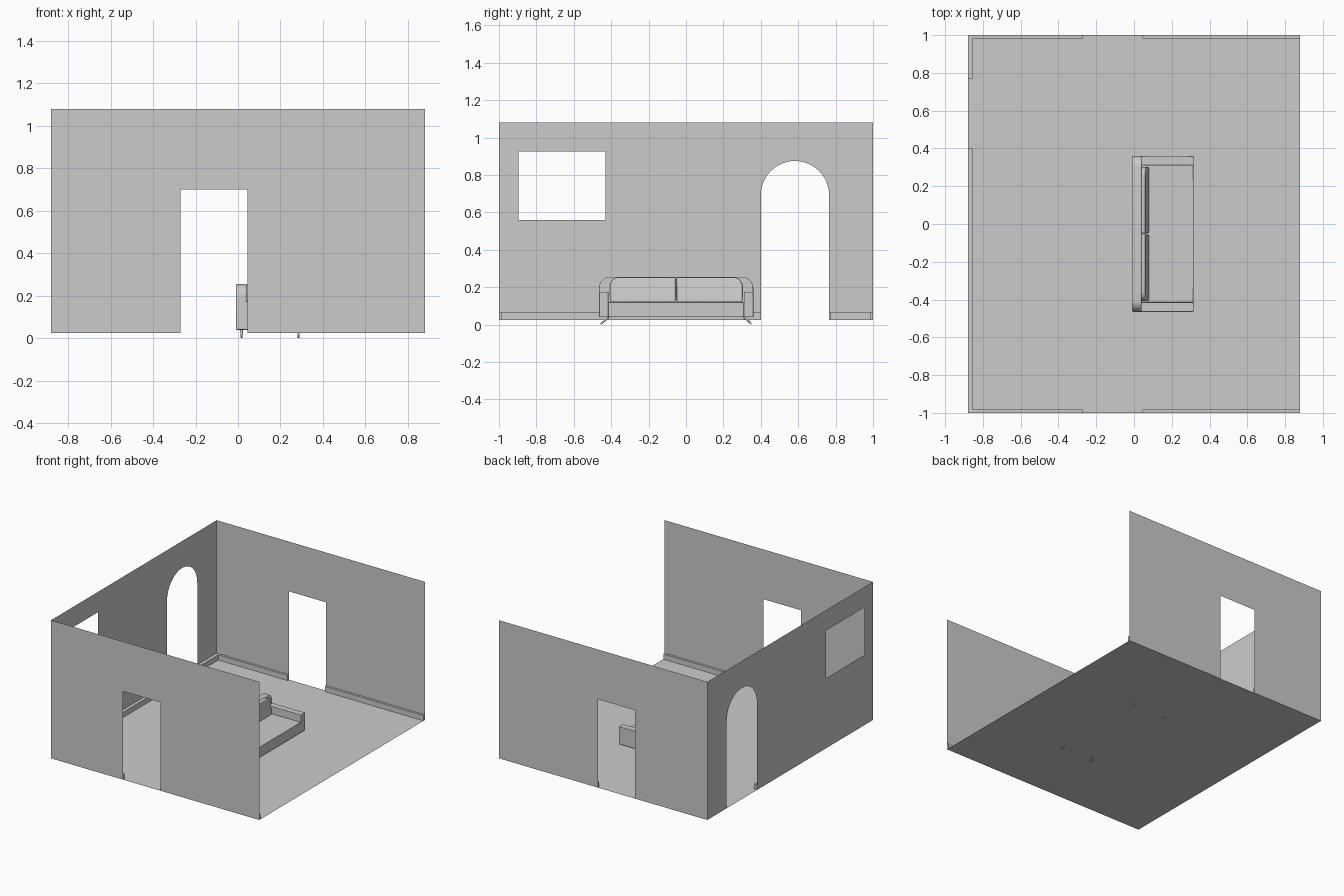
import bpy, bmesh, math
from mathutils import Vector

if "Cube" in bpy.data.objects:
    bpy.data.objects.remove(bpy.data.objects["Cube"])

FLOOR, TOP = 0.025, 1.08
X, Y = 0.88, 1.0


def finish(name, bm):
    me = bpy.data.meshes.new(name)
    bm.to_mesh(me)
    bm.free()
    ob = bpy.data.objects.new(name, me)
    bpy.context.collection.objects.link(ob)
    return ob


def arc(cx, cz, r, a0, a1, n):
    return [(cx + r * math.cos(math.radians(a0 + (a1 - a0) * i / n)),
             cz + r * math.sin(math.radians(a0 + (a1 - a0) * i / n))) for i in range(n + 1)]


def panel(name, loops, place, normal):
    """Thin sheet from 2D loops; later loops are holes."""
    bm = bmesh.new()
    for loop in loops:
        vs = [bm.verts.new(place(u, v)) for u, v in loop]
        for a, b in zip(vs, vs[1:] + vs[:1]):
            bm.edges.new((a, b))
    bmesh.ops.triangle_fill(bm, edges=bm.edges[:], use_beauty=True, normal=normal)
    bmesh.ops.dissolve_limit(bm, angle_limit=0.01, verts=bm.verts[:], edges=bm.edges[:])
    return finish(name, bm)


def box(name, x0, x1, y0, y1, z0, z1, bevel=0):
    return prism(name, [(y0, z0), (y1, z0), (y1, z1), (y0, z1)], x0, x1, bevel)


def prism(name, outline, x0, x1, bevel=0):
    """Outline in the y-z plane, pushed from x0 to x1."""
    bm = bmesh.new()
    face = bm.faces.new([bm.verts.new((x0, y, z)) for y, z in outline])
    ext = bmesh.ops.extrude_face_region(bm, geom=[face])['geom']
    for v in ext:
        if isinstance(v, bmesh.types.BMVert):
            v.co.x = x1
    bmesh.ops.recalc_face_normals(bm, faces=bm.faces[:])
    ob = finish(name, bm)
    if bevel:
        m = ob.modifiers.new("soft_edges", 'BEVEL')
        m.width, m.segments, m.limit_method = bevel, 3, 'ANGLE'
        m.angle_limit = math.radians(40)
    return ob


# floor sheet
panel("floor", [[(-X, -Y), (X, -Y), (X, Y), (-X, Y)]], lambda u, v: (u, v, FLOOR), (0, 0, 1))

# front and back walls with doorways, plus their skirting boards
D0, D1, DT, SK = -0.27, 0.045, 0.70, 0.065
door_wall = [(-X, FLOOR), (D0, FLOOR), (D0, DT), (D1, DT), (D1, FLOOR),
             (X, FLOOR), (X, TOP), (-X, TOP)]
for side, s in (("front", -1), ("back", 1)):
    panel(side + "_wall", [door_wall], lambda u, v: (u, s * Y, v), (0, -s, 0))
    ya, yb = sorted((s * Y, s * (Y - 0.017)))
    box(side + "_skirting_left", -X, D0, ya, yb, FLOOR, SK)
    box(side + "_skirting_right", D1, X, ya, yb, FLOOR, SK)

# left wall with archway and window
A0, A1 = 0.40, 0.765
R = (A1 - A0) / 2
arch_wall = ([(-Y, FLOOR), (A0, FLOOR)] + arc((A0 + A1) / 2, 0.875 - R, R, 180, 0, 24)
             + [(A1, FLOOR), (Y, FLOOR), (Y, TOP), (-Y, TOP)])
window = [(-0.895, 0.56), (-0.43, 0.56), (-0.43, 0.925), (-0.895, 0.925)]
panel("left_wall", [arch_wall, window], lambda u, v: (-X, u, v), (1, 0, 0))
box("left_skirting_long", -X, -X + 0.025, -Y, A0, FLOOR, SK)
box("left_skirting_short", -X, -X + 0.025, A1 + 0.005, Y, FLOOR, SK)

# sofa back with rounded top corners
S0, S1 = -0.465, 0.36
MID = (S0 + S1) / 2
back = [(S0, 0.04), (S1, 0.04)] + arc(S1 - 0.06, 0.195, 0.06, 0, 90, 8) \
    + arc(S0 + 0.06, 0.195, 0.06, 90, 180, 8)
prism("sofa_back", back, -0.01, 0.04, 0.006)

# sofa seat and arms
box("sofa_seat", 0.03, 0.315, S0 + 0.05, S1 - 0.05, 0.04, 0.12, 0.003)
box("sofa_arm_left", 0.03, 0.315, S0, S0 + 0.05, 0.04, 0.175, 0.003)
box("sofa_arm_right", 0.03, 0.315, S1 - 0.05, S1, 0.04, 0.175, 0.003)

# back cushions: rounded outer corner, leaning front
for side, s in (("left", -1), ("right", 1)):
    half = (S1 - S0) / 2 - 0.058
    pts = [(0.003, 0.12), (half, 0.12)] + arc(half - 0.05, 0.203, 0.05, 0, 90, 8) + [(0.003, 0.253)]
    ob = prism("back_cushion_" + side, [(MID + s * y, z) for y, z in pts], 0.035, 0.08, 0.008)
    for v in ob.data.vertices:
        if v.co.x > 0.06:
            v.co.x -= 0.022 * (v.co.z - 0.12) / 0.135

# splayed legs
for x in (0.017, 0.285):
    for s in (-1, 1):
        a = Vector((x, MID + s * 0.402, 0.003))
        b = Vector((x, MID + s * 0.362, 0.042))
        bm = bmesh.new()
        bmesh.ops.create_cone(bm, cap_ends=True, segments=12, radius1=0.004, radius2=0.007,
                              depth=(b - a).length)
        ob = finish("sofa_leg", bm)
        ob.rotation_mode = 'QUATERNION'
        ob.rotation_quaternion = (b - a).to_track_quat('Z', 'Y')
        ob.location = (a + b) / 2

# smooth the sofa parts
bpy.ops.object.select_all(action='DESELECT')
for ob in bpy.data.objects:
    if "sofa" in ob.name or "cushion" in ob.name:
        ob.select_set(True)
        bpy.context.view_layer.objects.active = ob
bpy.ops.object.shade_smooth_by_angle(angle=math.radians(35))
